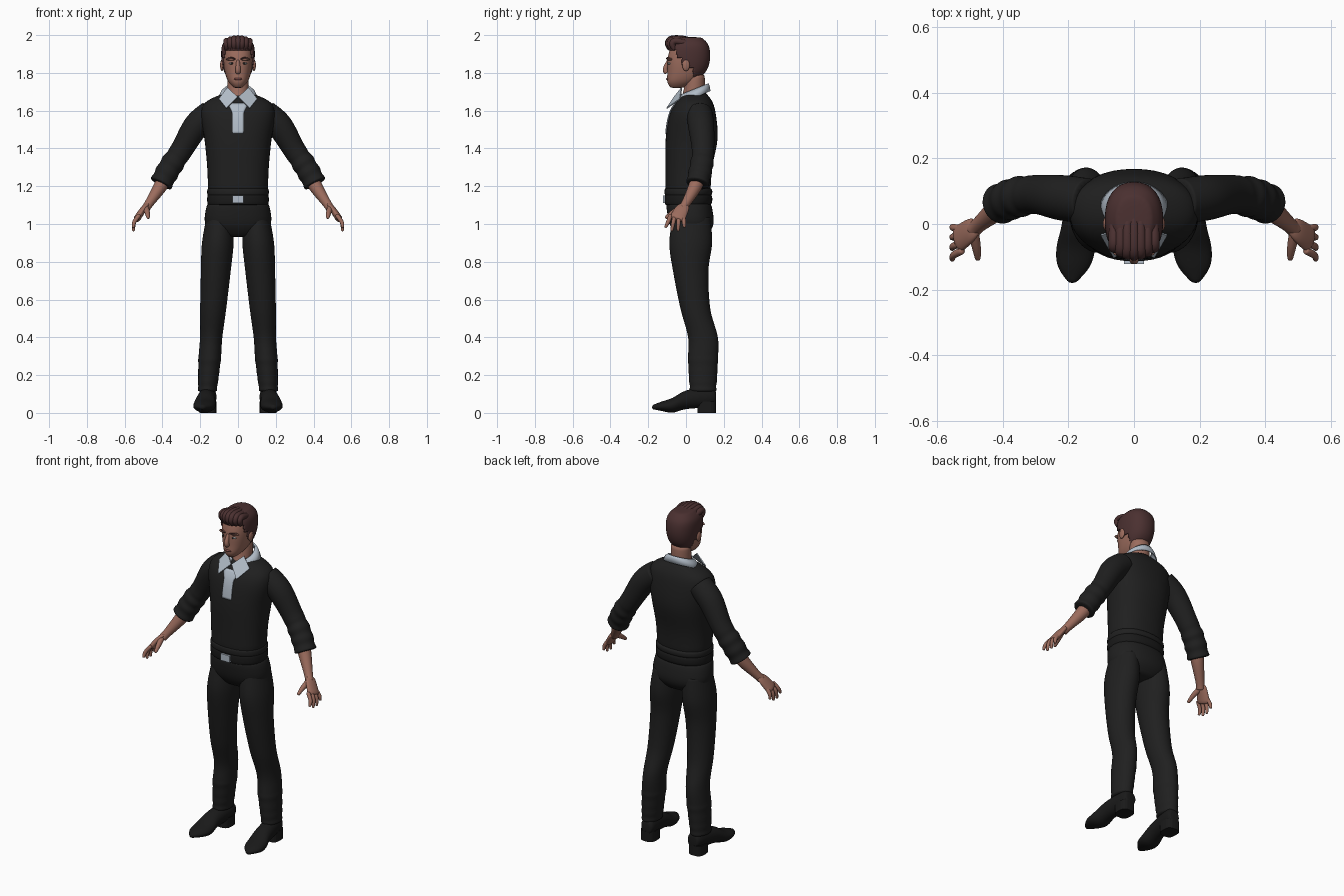
import bpy, bmesh, math
from mathutils import Vector, Matrix

if "Cube" in bpy.data.objects:
    bpy.data.objects.remove(bpy.data.objects["Cube"])


def material(name, red, green, blue):
    mat = bpy.data.materials.new(name)
    mat.use_nodes = True
    mat.diffuse_color = (red, green, blue, 1)
    shader = mat.node_tree.nodes["Principled BSDF"]
    shader.inputs["Base Color"].default_value = mat.diffuse_color
    shader.inputs["Roughness"].default_value = .8
    return mat


CLOTH = material("black cloth", .014, .014, .014)
LEATHER = material("black leather", .01, .01, .01)
SHIRT = material("pale blue shirt", .44, .5, .57)
SKIN = material("skin", .33, .15, .11)
HAIR = material("brown hair", .07, .03, .03)
LIPS = material("lips", .23, .08, .07)
WHITE = material("eye white", .4, .4, .4)
IRIS = material("dark iris", .02, .02, .02)


def finish(name, bm, mat, mirror=False, subsurf=0, thickness=0, smooth=True):
    """Turn the bmesh into an object with its modifiers."""
    bmesh.ops.recalc_face_normals(bm, faces=bm.faces)
    mesh = bpy.data.meshes.new(name)
    bm.to_mesh(mesh)
    bm.free()
    mesh.materials.append(mat)
    for poly in mesh.polygons:
        poly.use_smooth = smooth
    ob = bpy.data.objects.new(name, mesh)
    bpy.context.collection.objects.link(ob)
    if mirror:
        ob.modifiers.new("Mirror", "MIRROR").use_mirror_merge = False
    if subsurf:
        mod = ob.modifiers.new("Subdivision", "SUBSURF")
        mod.levels = mod.render_levels = subsurf
    if thickness:
        ob.modifiers.new("Thickness", "SOLIDIFY").thickness = thickness
    return ob


def refine(rows, steps):
    """Smooth curve through the rows, passing through each of them."""
    rows = [Vector(row) for row in rows]
    rows = [rows[0], *rows, rows[-1]]
    result = []
    for a, b, c, d in zip(rows, rows[1:], rows[2:], rows[3:]):
        for step in range(steps):
            t = step / steps
            bend = (a * 2 - b * 5 + c * 4 - d) + (b * 3 - a - c * 3 + d) * t
            result.append(b + ((c - a) + bend * t) * t / 2)
    return result + [rows[-1]]


def crease(z, top):
    """Cloth folds below the given height."""
    return 1 + .05 * math.sin(z * 120) if z < top else 1


def ring(centre, u, v, power=2.0, sides=20):
    def bend(t):
        return math.copysign(abs(t) ** (2 / power), t)
    angles = [math.tau * i / sides for i in range(sides)]
    return [centre + u * bend(math.cos(a)) + v * bend(math.sin(a)) for a in angles]


def loft(rings, caps=True):
    bm = bmesh.new()
    loops = [[bm.verts.new(point) for point in points] for points in rings]
    for a, b in zip(loops, loops[1:]):
        for i in range(len(a)):
            bm.faces.new((a[i - 1], a[i], b[i], b[i - 1]))
    if caps:
        bm.faces.new(loops[0])
        bm.faces.new(loops[-1])
    return bm


def column(name, rows, mat, power=2.3, centre=lambda z: 0, folds=0, steps=3, **options):
    """Upright body; each row is height, half width, front y, back y."""
    rings = []
    for z, width, front, back in refine(rows, steps):
        size = crease(z, folds)
        middle = Vector((centre(z), (front + back) / 2, z))
        depth = Vector((0, (back - front) / 2, 0))
        rings.append(ring(middle, Vector((width, 0, 0)) * size, depth * size, power))
    return finish(name, loft(rings), mat, **{"subsurf": 1, **options})


def limb(name, rows, mat, wide=(0, 1, 0), flat=1.0, folds=0, steps=3, **options):
    """Tube along a path; each row is x, y, z, radius."""
    path = refine(rows, steps)
    points = [Vector(row[:3]) for row in path]
    rings = []
    for i, point in enumerate(points):
        along = (points[min(i + 1, len(points) - 1)] - points[max(i - 1, 0)]).normalized()
        u = Vector(wide)
        u = (u - along * u.dot(along)).normalized()
        radius = path[i][3] * crease(point.z, folds)
        rings.append(ring(point, u * radius, along.cross(u) * radius * flat))
    return finish(name, loft(rings), mat, subsurf=1, **options)


def ball(name, centre, size, mat, mirror=False):
    bm = bmesh.new()
    place = Matrix.Translation(centre) @ Matrix.Diagonal((*size, 1))
    bmesh.ops.create_uvsphere(bm, u_segments=20, v_segments=12, radius=1, matrix=place)
    return finish(name, bm, mat, mirror)


def band(name, z, half, mat):
    column(name, [(z - half, .16, -.11, .13), (z - half / 2, .165, -.115, .14),
                  (z + half / 2, .165, -.115, .14), (z + half, .16, -.11, .13)], mat)


def trim(ob, bm, unwanted):
    """Cut away the faces whose centre meets the rule."""
    faces = [face for face in bm.faces if unwanted(face.calc_center_median())]
    bmesh.ops.delete(bm, geom=faces, context="FACES")
    bm.to_mesh(ob.data)
    bm.free()


# Sweater, belt and trousers
torso = column("sweater_body", [
    (1.7, .05, 0, .1), (1.65, .17, -.05, .14), (1.58, .2, -.09, .16), (1.45, .18, -.11, .17),
    (1.3, .165, -.11, .14), (1.15, .16, -.11, .13)], CLOTH)
band("sweater_hem", 1.17, .02, CLOTH)
band("belt", 1.13, .03, LEATHER)
column("trouser_seat", [(1.13, .16, -.11, .13), (1, .18, -.09, .15), (.93, .1, -.04, .1)], CLOTH)
column("trouser_leg", [
    (1.04, .07, -.07, .13), (.9, .085, -.09, .14), (.75, .08, -.07, .12), (.55, .07, -.03, .13),
    (.4, .06, .01, .17), (.28, .06, .01, .17), (.11, .05, .02, .16)], CLOTH, power=2,
    centre=lambda z: .17 - .07 * z, folds=.29, steps=8, mirror=True)

# Shoes: each row is y, bottom, top, half width
rings = []
for y, low, high, width in refine([(.16, .05, .11, .03), (.13, .03, .14, .045), (0, .02, .12, .05),
                                   (-.07, 0, .08, .06), (-.13, .01, .06, .05),
                                   (-.18, .02, .04, .01)], 3):
    middle = Vector((.17 - y / 10, y, (low + high) / 2))
    rings.append(ring(middle, Vector((width, 0, 0)), Vector((0, 0, (high - low) / 2))))
finish("shoe", loft(rings), LEATHER, mirror=True, subsurf=1)
column("shoe_heel", [(0, .045, .06, .16), (.06, .045, .06, .16)], LEATHER, power=3,
       centre=lambda z: .16, mirror=True, subsurf=0, smooth=False)

# Belt buckle
bm = bmesh.new()
bmesh.ops.create_cube(bm, size=1, matrix=Matrix.Translation((0, -.115, 1.13))
                      @ Matrix.Diagonal((.06, .015, .04, 1)))
finish("belt_buckle", bm, SHIRT, smooth=False)

# Sleeves with rolled cuffs
limb("sleeve", [(.14, .07, 1.59, .07), (.22, .08, 1.52, .07), (.3, .09, 1.39, .06),
                (.36, .08, 1.3, .062), (.41, .06, 1.21, .06)], CLOTH, folds=1.36, steps=8, mirror=True)

# Forearms and hands
limb("forearm", [(.38, .07, 1.26, .04), (.41, .05, 1.2, .037), (.47, 0, 1.11, .024),
                 (.49, -.02, 1.08, .024)], SKIN, mirror=True)
limb("palm", [(.48, 0, 1.1, .024), (.5, -.02, 1.08, .037), (.54, -.05, 1.02, .043)],
     SKIN, flat=.45, mirror=True)
for k, (finger, tip) in enumerate([("index", .98), ("middle", .96), ("ring", .96), ("little", .98)]):
    root = .022 * k - .08
    end = .034 * k - .11
    limb(finger + "_finger", [(.52, root, 1.05, .011), (.55, (root + end) / 2, 1.01, .011),
                              (.553, end, tip, .007)], SKIN, mirror=True)
limb("thumb", [(.49, -.02, 1.09, .017), (.48, -.07, 1.06, .014), (.475, -.11, 1.03, .008)],
     SKIN, wide=(1, 0, 0), mirror=True)

# Neck, head and facial features
column("neck", [(1.64, .05, -.04, .09), (1.7, .057, -.015, .1), (1.8, .057, 0, .1)], SKIN, power=2)
skull = [(1.72, .02, -.08, -.02), (1.75, .05, -.1, .05), (1.8, .07, -.1, .1),
         (1.87, .08, -.1, .12), (1.94, .075, -.08, .11), (1.98, .04, -.04, .07)]
column("head", skull, SKIN)
limb("nose", [(0, -.09, 1.87, .008), (0, -.11, 1.82, .014), (0, -.1, 1.8, .014)],
     SKIN, wide=(1, 0, 0))
ball("ear", (.085, 0, 1.84), (.01, .02, .03), SKIN, True)
ball("eye", (.032, -.084, 1.85), (.015, .013, .007), WHITE, True)
ball("iris", (.032, -.093, 1.85), (.006, .006, .006), IRIS, True)
ball("brow_ridge", (.034, -.085, 1.872), (.03, .016, .008), SKIN, True)
ball("mouth", (0, -.095, 1.768), (.022, .01, .007), LIPS)
limb("eyebrow", [(.013, -.1, 1.872, .004), (.034, -.1, 1.88, .004), (.058, -.083, 1.875, .003)],
     HAIR, mirror=True)


# Hair shell, a little larger than the head and trimmed around face and ears
def bare_face(spot):
    if spot.z > 1.92:
        return False
    if spot.z > 1.88:
        return spot.y < -.05
    if spot.z > 1.825:
        return spot.y < -.02
    return spot.z < 1.765 or spot.y < .04


hair = column("hair", [(z + .01, width + .01, front - .01, back + .01)
                       for z, width, front, back in skull[1:]], HAIR, subsurf=2)
deps = bpy.context.evaluated_depsgraph_get()
bm = bmesh.new()
bm.from_mesh(bpy.data.meshes.new_from_object(hair.evaluated_get(deps)))
trim(hair, bm, bare_face)
hair.modifiers.clear()
hair.modifiers.new("Thickness", "SOLIDIFY").thickness = .012

# Swept-back quiff made of locks
for k in range(-3, 4):
    x = .02 * k
    drop = .0025 * k * k
    limb("hair_lock", [(x, drop - .08, 1.92, .01), (x, drop - .095, 1.95, .017),
                       (x, drop - .08, 1.98 - drop / 2, .018), (x, 0, 1.98 - drop, .015),
                       (x * .8, .07, 1.96 - drop, .007)], HAIR, wide=(1, 0, 0))

# Shirt collar: slanted band open at the front, plus two points
rings = []
for width, depth, z in [(.06, .07, 1.71), (.07, .075, 1.715), (.09, .08, 1.7), (.105, .085, 1.67)]:
    slant = Vector((0, depth, depth * .4))
    rings.append(ring(Vector((0, .045, z)), Vector((width, 0, 0)), slant, sides=40))
collar = finish("shirt_collar", loft(rings, caps=False), SHIRT, thickness=.006)
bm = bmesh.new()
bm.from_mesh(collar.data)
trim(collar, bm, lambda spot: spot.y < 0 and abs(spot.x) < .03)

bm = bmesh.new()
corners = [(0, -.06, 1.67), (.06, -.1, 1.61), (.1, -.03, 1.66), (.055, -.02, 1.72)]
bm.faces.new([bm.verts.new(corner) for corner in corners])
finish("collar_point", bm, SHIRT, mirror=True, thickness=.006, smooth=False)

# Shirt placket, laid onto the chest and flared towards the collar
chest = torso.evaluated_get(bpy.context.evaluated_depsgraph_get())
bm = bmesh.new()
bmesh.ops.create_grid(bm, x_segments=6, y_segments=14, size=1)
for vert in bm.verts:
    z = 1.56 + .08 * vert.co.y
    x = vert.co.x * (.03 + max(0, z - 1.59) / 2)
    hit, spot, normal, face = chest.ray_cast(Vector((x, -1, z)), Vector((0, 1, 0)))
    vert.co = (x, spot.y - .005, z)
finish("shirt_placket", bm, SHIRT, thickness=.006)
